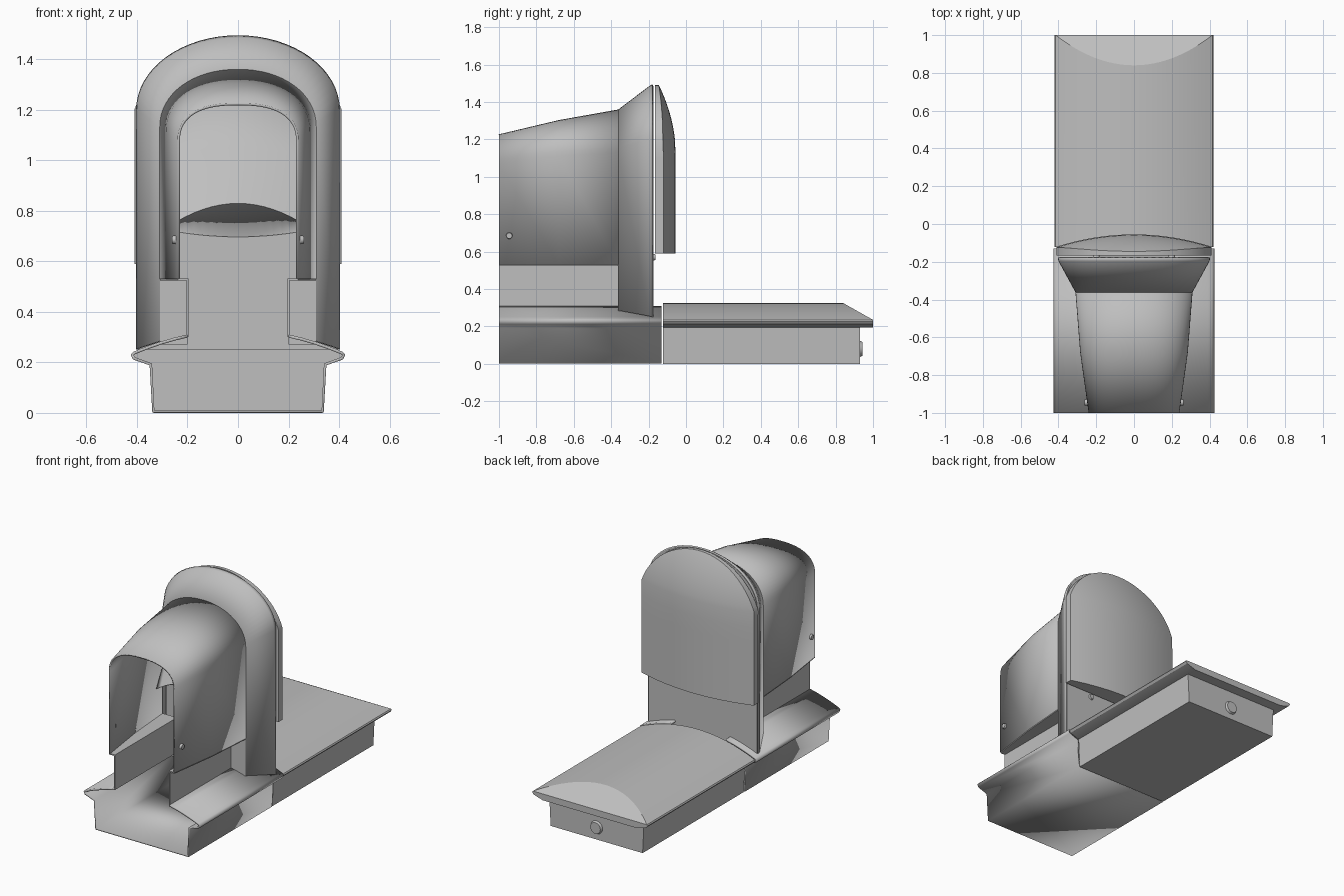
import bpy, bmesh, math
from mathutils import Vector

cube = bpy.data.objects.get("Cube")
if cube:
    bpy.data.objects.remove(cube, do_unlink=True)

GREY = (0.52, 0.52, 0.52, 1)
mat = bpy.data.materials.new("plain grey")
mat.use_nodes = True
mat.diffuse_color = GREY
mat.node_tree.nodes["Principled BSDF"].inputs["Base Color"].default_value = GREY


def finish(name, bm, thick=0):
    """Turn a bmesh into a smooth-by-angle object, optionally as a thin shell."""
    bmesh.ops.recalc_face_normals(bm, faces=bm.faces)
    me = bpy.data.meshes.new(name)
    bm.to_mesh(me)
    bm.free()
    me.materials.append(mat)
    ob = bpy.data.objects.new(name, me)
    bpy.context.collection.objects.link(ob)
    if thick:
        mod = ob.modifiers.new("shell", 'SOLIDIFY')
        mod.thickness, mod.offset = thick, 0
    bpy.ops.object.select_all(action='DESELECT')
    ob.select_set(True)
    bpy.context.view_layer.objects.active = ob
    bpy.ops.object.shade_smooth_by_angle(angle=math.radians(25))
    return ob


def loft(rings, closed=False):
    """Skin a list of equal-length rings; closed rings also get end caps."""
    bm = bmesh.new()
    rows = [[bm.verts.new(p) for p in r] for r in rings]
    n = len(rows[0])
    for a, b in zip(rows, rows[1:]):
        for i in range(n if closed else n - 1):
            j = (i + 1) % n
            bm.faces.new((a[i], a[j], b[j], b[i]))
    if closed:
        bm.faces.new(rows[0])
        bm.faces.new(rows[-1])
    return bm


def box(name, x, y, z):
    bm = loft([[(x[0], y[0], h), (x[1], y[0], h), (x[1], y[1], h), (x[0], y[1], h)]
               for h in z], True)
    return finish(name, bm)


def arch(y, w, spring, top, bottom, power):
    """Upright arch with straight legs and a superelliptic crown."""
    pts = [(-w, y, bottom)]
    for i in range(33):
        a = math.pi * (1 - i / 32)
        c, s = math.cos(a), max(math.sin(a), 0)
        pts.append((math.copysign(w * abs(c) ** (2 / power), c), y,
                    spring + (top - spring) * s ** (2 / power)))
    return pts + [(w, y, bottom)]


def crown(x):
    return 0.235 + 0.09 * (1 - (x / 0.415) ** 2)


def button(name, loc, axis, radius, depth):
    bm = bmesh.new()
    bmesh.ops.create_cone(bm, cap_ends=True, segments=24, radius1=radius,
                          radius2=radius * 0.8, depth=depth)
    bmesh.ops.transform(bm, matrix=Vector(axis).to_track_quat('Z', 'Y').to_matrix().to_4x4(),
                        verts=bm.verts)
    bmesh.ops.translate(bm, vec=loc, verts=bm.verts)
    finish(name, bm)


# Front base: thin open trough with rounded side lips
half = [(x, crown(x)) for x in (0.2, 0.25, 0.3, 0.35, 0.39, 0.41)]
half += [(0.419, 0.23), (0.412, 0.216), (0.345, 0.192), (0.335, 0.006)]
section = half + [(-x, z) for x, z in reversed(half)]
finish("front_base", loft([[(x, y, z) for x, z in section] for y in (-1, -0.13)]), 0.012)

# Rear base: solid tray under a domed lid with a sloping end
tray = [(0.335, 0), (0.345, 0.2), (-0.345, 0.2), (-0.335, 0)]
finish("rear_tray", loft([[(x, y, z) for x, z in tray] for y in (-0.122, 0.93)], True))
lid = [(0.415 * i / 12, crown(0.415 * i / 12)) for i in range(-12, 13)]
lid = lid + [(0.42, 0.227), (0.41, 0.214), (0.345, 0.193),
             (-0.345, 0.193), (-0.41, 0.214), (-0.42, 0.227)]
bm = loft([[(x, y, z) for x, z in lid] for y in (-0.122, 1)], True)
cut = bmesh.ops.bisect_plane(bm, geom=bm.verts[:] + bm.edges[:] + bm.faces[:],
                             plane_co=(0, 0.84, 0.325), plane_no=(0, 0.09, 0.16),
                             clear_outer=True)
edges = [e for e in cut["geom_cut"] if isinstance(e, bmesh.types.BMEdge)]
bmesh.ops.holes_fill(bm, edges=edges)
finish("rear_lid", bm)
button("rear_button", (0, 0.934, 0.08), (0, 1, 0), 0.046, 0.02)

# Tapered hood, open at the front, and its flared collar
finish("hood", loft([arch(-1, 0.235, 1.07, 1.222, 0.53, 2.5),
                     arch(-0.68, 0.28, 1.11, 1.298, 0.53, 2.3),
                     arch(-0.36, 0.305, 1.13, 1.355, 0.53, 2.1)]), 0.01)
finish("hood_collar", loft([arch(-0.36, 0.305, 1.13, 1.355, 0.285, 2.1),
                            arch(-0.195, 0.395, 1.2, 1.48, 0.255, 2),
                            arch(-0.178, 0.398, 1.2, 1.49, 0.25, 2)]), 0.01)
finish("hood_back_wall", loft([arch(y, 0.395, 1.2, 1.485, 0.25, 2)
                               for y in (-0.184, -0.174)], True))

# Trough walls, ledges and collar front panels on both sides
for s, side in ((1, "left"), (-1, "right")):
    box(side + "_trough_wall", (s * 0.196, s * 0.204), (-1, -0.18), (0.3, 0.53))
    box(side + "_collar_panel", (s * 0.2, s * 0.308), (-0.362, -0.354), (0.27, 0.53))
    ledge = [(0.196, -1), (0.238, -1), (0.283, -0.68), (0.308, -0.355), (0.196, -0.355)]
    finish(side + "_ledge", loft([[(s * x, y, z) for x, y in ledge]
                                  for z in (0.523, 0.531)], True))
    button(side + "_screw", (s * 0.25, -0.945, 0.685), (s, 0, 0), 0.019, 0.022)
    button(side + "_back_screw", (s * 0.2, -0.17, 0.57), (0, 1, 0), 0.019, 0.014)

# Sloping chute inside the hood: (y, centre height, edge rise)
rows = [(-0.19, 1.34, -0.06), (-0.3, 1.05, -0.03), (-0.45, 0.83, -0.07), (-0.19, 0.70, 0.02)]
xs = [0.28 * i / 8 for i in range(-8, 9)]
finish("inner_chute", loft([[(x, y, z + k * (x / 0.24) ** 2) for x in xs]
                            for y, z, k in rows]), 0.008)

# Bulged back cover with an arched top, skinned upward row by row
R, ZC = 0.435, 1.055
a0 = math.asin((1.2 - ZC) / R)
levels = [(0.59, 0.41), (0.8, 0.41), (1.0, 0.41), (1.1, 0.41)]
for i in range(17):
    a = a0 + (1.54 - a0) * i / 16
    levels.append((ZC + R * math.sin(a), R * math.cos(a)))
rings = []
for z, w in levels:
    drop = 0.09 * (max(z - 1.12, 0) / 0.37) ** 2
    back = []
    for i in range(-8, 9):
        x = w * i / 8
        back.append((x, max(-0.055 - 0.065 * (x / 0.41) ** 2 - drop, -0.147), z))
    rings.append(back + [(w, -0.166, z), (-w, -0.166, z)])
finish("back_cover", loft(rings, True))
